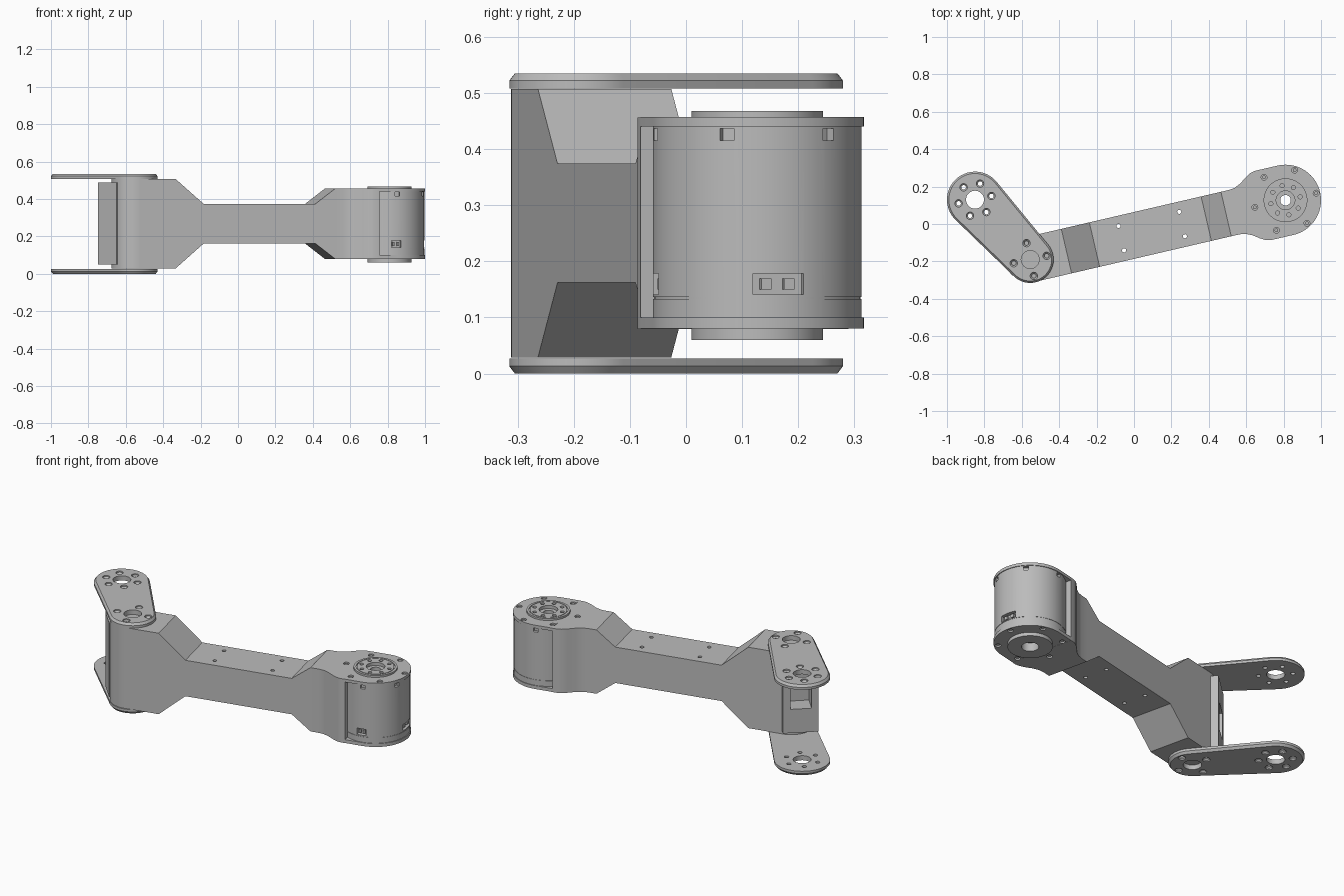
import bpy, bmesh
from math import pi, cos, sin, acos, atan2, radians, hypot
from mathutils import Matrix, Vector

if "Cube" in bpy.data.objects:
    bpy.data.objects.remove(bpy.data.objects["Cube"])

grey = bpy.data.materials.new("plain grey")
grey.use_nodes = True
grey.diffuse_color = (0.5, 0.5, 0.5, 1)
grey.node_tree.nodes["Principled BSDF"].inputs["Base Color"].default_value = (0.5, 0.5, 0.5, 1)

# Joint centres and the frames that parts are built in
elbow, wrist, tip = Vector((-.555, -.19, 0)), Vector((.81, .127, 0)), Vector((-.85, .13, 0))
arm_vec, link_vec = wrist - elbow, tip - elbow
L, D = arm_vec.length, link_vec.length


def frame(origin, direction):
    return Matrix.Translation(origin) @ Matrix.Rotation(atan2(direction.y, direction.x), 4, "Z")


ARM, MOTOR, LINK = frame(elbow, arm_vec), frame(wrist, arm_vec), frame(elbow, link_vec)
BOTTOM, TOP, MID = .08, .457, .268
parts = []


def make(name, bm, mat):
    bmesh.ops.recalc_face_normals(bm, faces=bm.faces)
    me = bpy.data.meshes.new(name)
    bm.to_mesh(me)
    bm.free()
    me.materials.append(grey)
    ob = bpy.data.objects.new(name, me)
    bpy.context.collection.objects.link(ob)
    ob.matrix_world = mat
    parts.append(ob)
    return ob


def skin(bm, rings, caps=True):
    """Bridge closed rings of points, optionally capping both ends."""
    vs = [[bm.verts.new(p) for p in r] for r in rings]
    pairs = list(zip(vs, vs[1:])) if caps else list(zip(vs, vs[1:] + vs[:1]))
    n = len(vs[0])
    for a, b in pairs:
        for i in range(n):
            bm.faces.new((a[i], a[(i + 1) % n], b[(i + 1) % n], b[i]))
    if caps:
        bm.faces.new(vs[0])
        bm.faces.new(vs[-1])


def circle(x, y, r, z, n=24):
    return [(x + r * cos(2 * pi * i / n), y + r * sin(2 * pi * i / n), z) for i in range(n)]


def arc(x, r, a0, a1, n=28):
    return [(x + r * cos(a0 + (a1 - a0) * i / n), r * sin(a0 + (a1 - a0) * i / n)) for i in range(n + 1)]


def lift(outline, z):
    return [(x, y, z) for x, y in outline]


def hole(bm, x, y, steps, n=24):
    """Stepped round solid; steps are (radius, z)."""
    skin(bm, [circle(x, y, r, z, n) for r, z in steps])


def box(bm, x0, x1, y0, y1, z0, z1, turn=0):
    base = [(x0, y0), (x1, y0), (x1, y1), (x0, y1)]
    c, s = cos(turn), sin(turn)
    base = [(x * c - y * s, x * s + y * c) for x, y in base]
    skin(bm, [lift(base, z0), lift(base, z1)])


def cut(targets, bm, mat):
    cutter = make("cutter", bm, mat)
    cutter.hide_render = True
    parts.remove(cutter)
    for ob in targets:
        mod = ob.modifiers.new("cut", "BOOLEAN")
        mod.operation, mod.solver, mod.object = "DIFFERENCE", "EXACT", cutter
    bpy.context.view_layer.update()
    deps = bpy.context.evaluated_depsgraph_get()
    meshes = [bpy.data.meshes.new_from_object(ob.evaluated_get(deps)) for ob in targets]
    for ob, me in zip(targets, meshes):
        ob.modifiers.clear()
        ob.data = me
    bpy.data.objects.remove(cutter)


# Arm: rectangular sections (along, half width, half height)
sections = [(0, .122, .239), (.199, .122, .239), (.353, .122, .106), (L - .435, .122, .106),
            (L - .326, .122, .1885), (L - .28, .122, .1885), (L - .25, .126, .1885),
            (L - .215, .142, .1885), (L - .18, .167, .1885), (L - .15, .184, .1885),
            (L - .125, .19, .1885), (L - .1, .19, .1885)]
bm = bmesh.new()
skin(bm, [[(u, -w, MID - h), (u, w, MID - h), (u, w, MID + h), (u, -w, MID + h)] for u, w, h in sections])
arm = make("arm", bm, ARM)

# Rounded elbow end of the arm
bm = bmesh.new()
half = arc(0, .122, pi / 2, 3 * pi / 2)
skin(bm, [lift(half, MID - .239), lift(half, MID + .239)])
elbow_end = make("elbow_end", bm, ARM)

# Block between the link plates, with a pocket in its end
bm = bmesh.new()
box(bm, 0, .145, -.065, .128, .05, .488)
block = make("elbow_block", bm, LINK)
bm = bmesh.new()
box(bm, .04, .2, -.025, .09, .19, .35)
cut([arm, elbow_end, block], bm, LINK)

# Screw holes through the slim arm section
bm = bmesh.new()
for u in (.5, .834):
    for v in (-.066, .068):
        hole(bm, u, v, [(.011, .1), (.011, .45)], 16)
cut([arm], bm, ARM)

# End caps that wrap round the motor
caps = []
for name, z0, z1 in (("lower_cap", BOTTOM, .1), ("upper_cap", .44, TOP)):
    bm = bmesh.new()
    outline = [(-.1, -.19)] + arc(0, .19, -pi / 2, pi / 2, 40) + [(-.1, .19)]
    skin(bm, [lift(outline, z0), lift(outline, z1)])
    caps.append(make(name, bm, MOTOR))

# Motor with hubs and a stepped bore, turned from a profile
profile = [(.028, .11), (.045, .11), (.045, .06), (.117, .06), (.117, .1), (.186, .1),
           (.186, .133), (.184, .133), (.184, .136), (.186, .136), (.186, .44), (.117, .44),
           (.117, .468), (.104, .468), (.104, .464), (.1, .464), (.1, .468), (.05, .468),
           (.05, .45), (.028, .45)]
bm = bmesh.new()
skin(bm, [circle(0, 0, r, z, 80) for r, z in profile], caps=False)
motor = make("motor", bm, MOTOR)

# Central openings and bolt recesses in the caps
bolt_angles = [k * pi / 3 for k in range(6)]
bm = bmesh.new()
hole(bm, 0, 0, [(.1165, 0), (.1165, .6)], 80)
cut(caps, bm, MOTOR)
bm = bmesh.new()
for a in bolt_angles:
    for z0, z1 in ((.05, .099), (.441, .5)):
        hole(bm, .168 * cos(a), .168 * sin(a), [(.0155, z0), (.0155, z1)])
cut(caps + [arm], bm, MOTOR)
bm = bmesh.new()
for a in bolt_angles:
    for z0, z1 in ((.085, .11), (.43, .452)):
        hole(bm, .168 * cos(a), .168 * sin(a), [(.01, z0), (.01, z1)], 12)
make("cap_bolts", bm, MOTOR)

# Hub screw holes, side slots and connector sockets in the motor
sockets = ((-.02, .046), (radians(-92), .026))
bm = bmesh.new()
for k in range(8):
    a = k * pi / 4
    hole(bm, .08 * cos(a), .08 * sin(a), [(.011, .455), (.011, .5)], 16)
for a in (-pi / 2, -pi / 6, pi / 6, pi / 2):
    box(bm, .168, .22, -.013, .013, .415, .437, a)
for a, w in sockets:
    box(bm, .162, .22, -w, w, .141, .178, a)
cut([motor], bm, MOTOR)

# Connector pins
bm = bmesh.new()
for a, w in sockets:
    for side in (-.45, .45):
        box(bm, .155, .178, side * w - .2 * w, side * w + .2 * w, .15, .169, a)
make("connector_pins", bm, MOTOR)


# Tapered link plates with a chamfered outer edge
def link_outline(inset):
    r0, r1 = .125 - inset, .15 - inset
    t = acos((r0 - r1) / D)
    return arc(0, r0, t, 2 * pi - t) + arc(D, r1, -t, t)


def link_plate(name, inner, way):
    def z(d):
        return inner + way * d
    bm = bmesh.new()
    skin(bm, [lift(link_outline(i), z(d)) for i, d in ((0, 0), (0, .014), (.01, .027))])
    plate = make(name, bm, LINK)
    bm = bmesh.new()
    spots = [(D + .09 * cos(k * pi / 3), .09 * sin(k * pi / 3)) for k in range(6)]
    spots += [(.09 * cos(pi / 3 + k * pi / 2), .09 * sin(pi / 3 + k * pi / 2)) for k in range(4)]
    for x, y in spots:
        hole(bm, x, y, [(.012, z(-.02)), (.012, z(.013)), (.02, z(.02)), (.02, z(.05))])
    for x in (0, D):
        hole(bm, x, 0, [(.048, z(-.02)), (.048, z(.05))], 40)
    cut([plate], bm, LINK)


link_plate("upper_link_plate", .508, 1)
link_plate("lower_link_plate", .027, -1)

# Smooth the round surfaces, keep the edges sharp
bpy.ops.object.select_all(action="DESELECT")
for ob in parts:
    ob.select_set(True)
bpy.context.view_layer.objects.active = parts[0]
bpy.ops.object.shade_smooth_by_angle(angle=radians(25))
